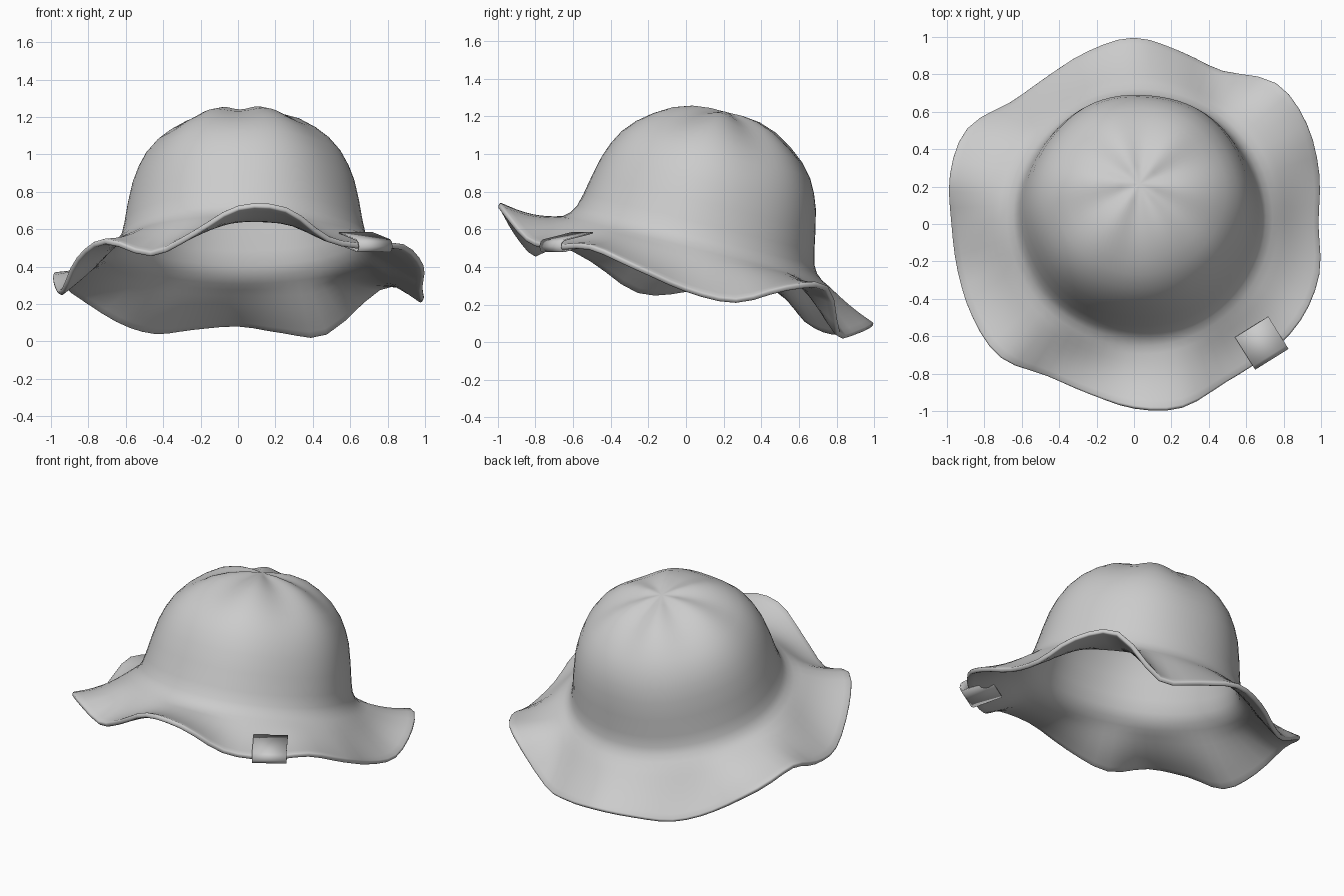
import bpy, bmesh, math
from mathutils import Vector

cube = bpy.data.objects.get("Cube")
if cube:
    bpy.data.objects.remove(cube)

SEGMENTS = 72
TILT = math.radians(14)
CENTRE = Vector((0.03, 0.03, 0.48))
# Crown profile in the tilted frame, apex to base: radius, height
CROWN = [(0.10, 0.76), (0.20, 0.745), (0.30, 0.712), (0.39, 0.66), (0.46, 0.605),
         (0.52, 0.535), (0.56, 0.46), (0.59, 0.38), (0.615, 0.27), (0.635, 0.16),
         (0.652, 0.09), (0.675, 0.05), (0.71, 0.02)]
# Brim edge every 15 degrees from +x: radius, height
RIM_RADIUS = [.99, 1.03, 1.07, 1.07, .95, .96, 1.0, .96, .92, .93, 1.03, 1.02,
              .98, .98, 1.0, 1.01, .94, .94, .98, 1.01, .98, 1.0, 1.03, 1.03]
RIM_HEIGHT = [.29, .23, .30, .30, .05, .06, .10, .08, .055, .12, .28, .37,
              .29, .28, .45, .55, .48, .59, .73, .72, .56, .52, .52, .41]


def looped(values, angle):
    """Smooth closed interpolation through evenly spaced values."""
    n = len(values)
    u = angle / math.tau * n
    i = math.floor(u)
    f = u - i
    a, b, c, d = (values[(i + k) % n] for k in (-1, 0, 1, 2))
    return b + f * (c - a + f * (2 * a - 5 * b + 4 * c - d + f * (3 * (b - c) + d - a))) / 2


def crown_point(radius, height, angle):
    lobe = math.cos(6 * angle + 0.5) * math.sin(math.pi * min(1, height / 0.765)) 
    fold = math.cos(6 * angle + 0.5) * math.sin(math.pi * min(1, radius / 0.6)) if height > 0.3 else 0
    radius *= 1 + 0.008 * lobe
    height += 0.012 * fold
    s, c = math.sin(TILT), math.cos(TILT)
    across = radius * math.sin(angle)
    return CENTRE + Vector((radius * math.cos(angle), across * c + height * s, height * c - across * s))


def brim_point(t, angle):
    start = crown_point(*CROWN[-1], angle)
    r = looped(RIM_RADIUS, angle)
    end = Vector((r * math.cos(angle), r * math.sin(angle), looped(RIM_HEIGHT, angle)))
    p = start.lerp(end, t)
    p.z = start.z + (end.z - start.z) * t ** 1.15 - 0.022 * math.sin(math.pi * t)
    return p


def make_object(name, bm, material, thickness, offset):
    mesh = bpy.data.meshes.new(name)
    bm.normal_update()
    bm.to_mesh(mesh)
    bm.free()
    mesh.materials.append(material)
    obj = bpy.data.objects.new(name, mesh)
    bpy.context.collection.objects.link(obj)
    shell = obj.modifiers.new("thickness", 'SOLIDIFY')
    shell.thickness = thickness
    shell.offset = offset
    bpy.ops.object.select_all(action='DESELECT')
    bpy.context.view_layer.objects.active = obj
    obj.select_set(True)
    return obj


felt = bpy.data.materials.new("grey_cloth")
felt.use_nodes = True
felt.diffuse_color = (0.6, 0.6, 0.6, 1)
felt.node_tree.nodes["Principled BSDF"].inputs["Base Color"].default_value = felt.diffuse_color

# Hat: crown and wavy brim in one skin
bm = bmesh.new()
angles = [math.tau * i / SEGMENTS for i in range(SEGMENTS)]
rings = [[bm.verts.new(crown_point(r, h, a)) for a in angles] for r, h in CROWN]
rings += [[bm.verts.new(brim_point(k / 8, a)) for a in angles] for k in range(1, 9)]
apex = bm.verts.new(crown_point(0, 0.765, 0))
for i in range(SEGMENTS):
    j = (i + 1) % SEGMENTS
    bm.faces.new((apex, rings[0][i], rings[0][j]))
    for upper, lower in zip(rings, rings[1:]):
        bm.faces.new((upper[i], lower[i], lower[j], upper[j]))
hat = make_object("hat", bm, felt, 0.03, -1)
edge = hat.modifiers.new("rounded_edge", 'BEVEL')
edge.width = 0.01
edge.segments = 2
edge.limit_method = 'ANGLE'
edge.angle_limit = math.radians(60)
bpy.ops.object.shade_smooth_by_angle(angle=math.radians(50))

# Tag: strip folded around the brim edge
heading = math.radians(-58)
out = Vector((math.cos(heading), math.sin(heading), 0))
side = Vector((-out.y, out.x, 0))
spot = math.radians(-43)
inner, outer = brim_point(0.45, spot), brim_point(1, spot)
rise = (inner.z - outer.z) / (outer - inner).xy.length
middle = Vector((0.735, -0.72, 0.508))
fold = [(0.2, 0.03), (0.02, 0.03), (0.006, 0.022), (0, 0),
        (0.006, -0.022), (0.02, -0.03), (0.2, -0.03)]
bm = bmesh.new()
rows = []
for back, lift in fold:
    p = middle - out * back + Vector((0, 0, lift + back * rise))
    rows.append([bm.verts.new(p + side * w) for w in (-0.105, 0.105)])
for a, b in zip(rows, rows[1:]):
    bm.faces.new((a[0], b[0], b[1], a[1]))
make_object("tag", bm, felt, 0.008, 0)
bpy.ops.object.shade_smooth_by_angle(angle=math.radians(40))
